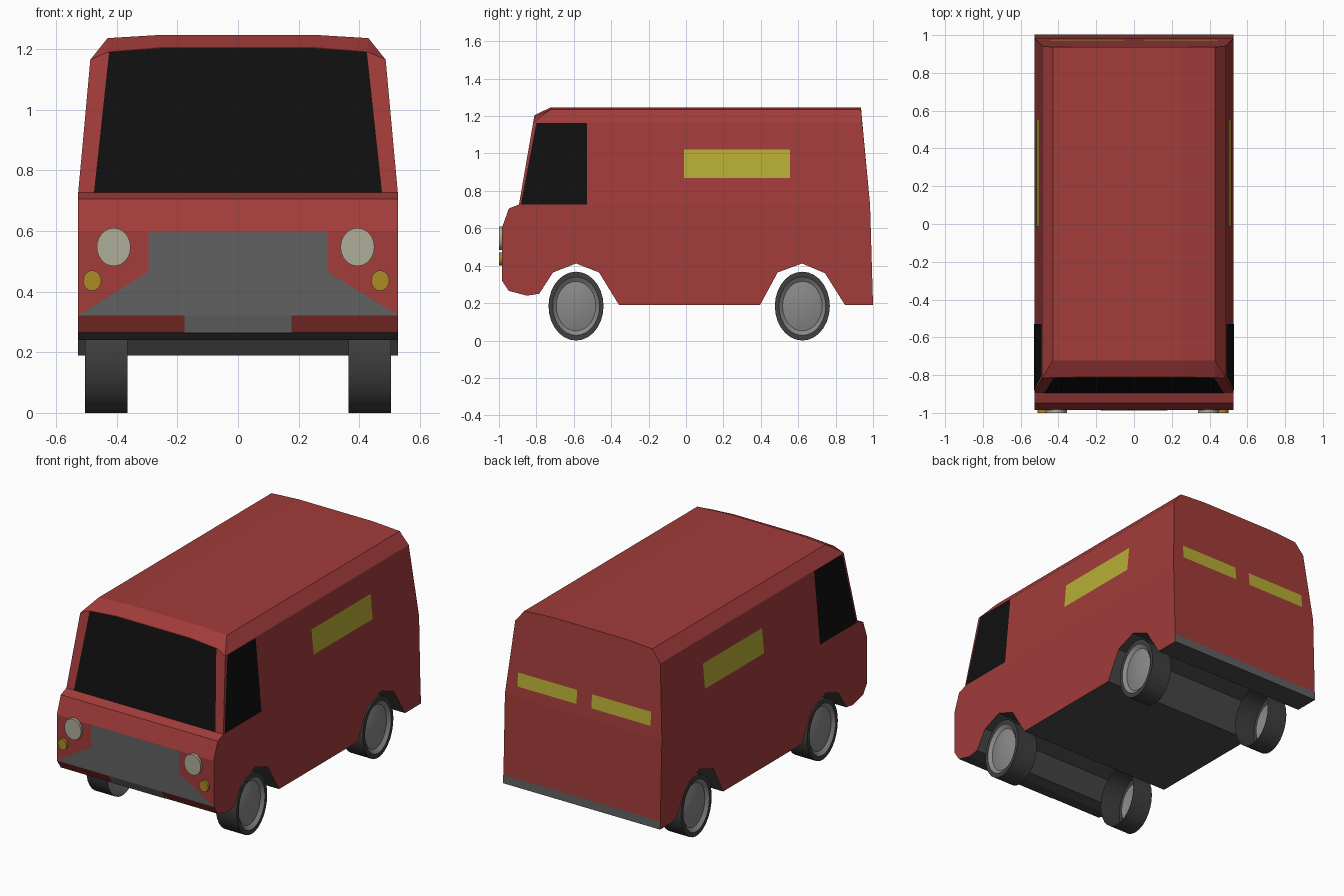
import bpy, bmesh, math
from mathutils import Vector

if "Cube" in bpy.data.objects:
    bpy.data.objects.remove(bpy.data.objects["Cube"])


def material(name, r, g, b):
    m = bpy.data.materials.new(name)
    m.diffuse_color = (r, g, b, 1)
    m.use_nodes = True
    m.node_tree.nodes["Principled BSDF"].inputs["Base Color"].default_value = m.diffuse_color
    return m


RED = material("red_paint", 0.36, 0.045, 0.042)
BLACK = material("dark_glass", 0.005, 0.005, 0.005)
YELLOW = material("yellow_glass", 0.47, 0.42, 0.035)
GREY = material("grey_trim", 0.12, 0.12, 0.12)
DARK = material("underbody_grey", 0.07, 0.07, 0.07)
TYRE = material("tyre_rubber", 0.05, 0.05, 0.05)
HUB = material("hub_metal", 0.25, 0.25, 0.25)
LAMP = material("lamp_glass", 0.42, 0.42, 0.33)
AMBER = material("amber_glass", 0.42, 0.25, 0.02)


def finish(bm, name, *mats):
    mesh = bpy.data.meshes.new(name)
    bm.to_mesh(mesh)
    bm.free()
    ob = bpy.data.objects.new(name, mesh)
    bpy.context.collection.objects.link(ob)
    for m in mats:
        mesh.materials.append(m)
    return ob


def panel(name, pts, outward, mat):
    """Flat polygon lying just proud of the body."""
    n = Vector(outward).normalized()
    bm = bmesh.new()
    f = bm.faces.new([bm.verts.new(Vector(p) + n * 0.002) for p in pts])
    f.normal_update()
    if f.normal.dot(n) < 0:
        f.normal_flip()
    return finish(bm, name, mat)


# Body: extruded side profile below the waist, tapered loft above it
W, WAIST = 0.527, 0.727
profile = [(-0.893, WAIST), (-0.947, 0.706), (-0.985, 0.60), (-0.985, 0.322),
           (-0.947, 0.265), (-0.85, 0.24), (-0.785, 0.25), (-0.711, 0.364),
           (-0.588, 0.412), (-0.465, 0.364), (-0.358, 0.19), (0.396, 0.19),
           (0.49, 0.364), (0.62, 0.412), (0.743, 0.36), (0.85, 0.19),
           (1.0, 0.19), (0.984, WAIST)]


def front_y(z):
    return -0.893 + 0.173 * (z - WAIST)


def side_x(z):
    return W - 0.0913 * (z - WAIST)


def back_y(z):
    return 0.984 - 0.096 * (z - WAIST)


def section(half):
    return half + [(-x, y, z) for x, y, z in reversed(half)]


low = [(W, -0.893, WAIST), (0.487, front_y(1.165), 1.165)]
screen = section(low + [(0.43, front_y(1.19), 1.19), (0.25, front_y(1.205), 1.205)])
roof = section(low + [(0.43, -0.722, 1.236), (0.25, -0.722, 1.247)])
rear = section([(W, 0.984, WAIST), (0.487, 0.942, 1.165),
                (0.43, 0.936, 1.236), (0.25, 0.936, 1.247)])

bm = bmesh.new()
cache = {}


def face(pts):
    pts = list(dict.fromkeys(pts))
    if len(pts) < 3:
        return
    for p in pts:
        if p not in cache:
            cache[p] = bm.verts.new(p)
    bm.faces.new([cache[p] for p in pts])


for s in (1, -1):
    face([(s * W, y, z) for y, z in profile])
for a, b in zip(profile, profile[1:]):
    face([(W, *a), (-W, *a), (-W, *b), (W, *b)])
for s0, s1 in ((screen, roof), (roof, rear)):
    for i in range(7):
        face([s0[i], s0[i + 1], s1[i + 1], s1[i]])
face(screen)
face(rear)
bmesh.ops.recalc_face_normals(bm, faces=bm.faces)
for f in bm.faces:
    if f.normal.z < -0.1 and f.calc_center_median().y > -0.94:
        f.material_index = 1
finish(bm, "van_body", RED, DARK)

# Windscreen
half = [(0.475, WAIST), (0.425, 1.19), (0.25, 1.203)]
outline = half + [(-x, z) for x, z in reversed(half)]
panel("windscreen", [(x, front_y(z), z) for x, z in outline], (0, -1, 0.173), BLACK)

# Side and back windows
for s, label in ((1, "right"), (-1, "left")):
    cab = [(-0.883, WAIST), (-0.80, 1.163), (-0.53, 1.163), (-0.53, WAIST)]
    cargo = [(-0.012, 0.87), (-0.012, 1.02), (0.555, 1.02), (0.555, 0.87)]
    for name, pts, mat in (("cab_window", cab, BLACK), ("cargo_window", cargo, YELLOW)):
        panel(f"{name}_{label}", [(s * side_x(z), y, z) for y, z in pts],
              (s, 0, 0.09), mat)
    pts = [(0.05, 0.79), (0.447, 0.79), (0.447, 0.872), (0.05, 0.872)]
    panel(f"back_window_{label}", [(s * x, back_y(z), z) for x, z in pts],
          (0, 1, 0.096), YELLOW)

# Grille, number plate and rear sill
half = [(0.295, 0.60), (0.295, 0.465), (W, 0.322)]
outline = half + [(-x, z) for x, z in reversed(half)]
panel("grille", [(x, -0.985, z) for x, z in outline], (0, -1, 0), GREY)
panel("number_plate", [(-0.177, -0.985, 0.322), (0.177, -0.985, 0.322),
                       (0.177, -0.947, 0.265), (-0.177, -0.947, 0.265)],
      (0, -0.057, -0.038), HUB)
panel("rear_sill", [(-W, 1.0, 0.19), (W, 1.0, 0.19), (W, 0.9985, 0.24),
                    (-W, 0.9985, 0.24)], (0, 1, 0.03), GREY)


def lathe(name, centre, scale, axis, rings, segs, mats, split=99):
    """Elliptical turned part; rings are (offset along axis, radius)."""
    bm = bmesh.new()
    c = Vector(centre)
    loops = []
    for off, r in rings:
        loop = []
        for i in range(segs):
            a = 2 * math.pi * i / segs
            u, w = r * scale[0] * math.cos(a), r * scale[1] * math.sin(a)
            p = (off, u, w) if axis == "x" else (u, off, w)
            loop.append(bm.verts.new(c + Vector(p)))
        loops.append(loop)
    for k, (a, b) in enumerate(zip(loops, loops[1:])):
        for i in range(segs):
            j = (i + 1) % segs
            f = bm.faces.new((a[i], a[j], b[j], b[i]))
            f.material_index = int(k >= split)
    f = bm.faces.new(loops[-1])
    f.material_index = int(split < 99)
    bmesh.ops.recalc_face_normals(bm, faces=bm.faces)
    # the end cap must look outward along the axis
    f.normal_update()
    if f.normal.dot(Vector(rings[-1][0] * (Vector((1, 0, 0)) if axis == "x"
                                           else Vector((0, 1, 0))))) < 0:
        bmesh.ops.reverse_faces(bm, faces=bm.faces)
    ob = finish(bm, name, *mats)
    bpy.ops.object.select_all(action="DESELECT")
    ob.select_set(True)
    bpy.context.view_layer.objects.active = ob
    bpy.ops.object.shade_smooth_by_angle(angle=math.radians(35))
    return ob


# Wheels: open-backed tyre with a recessed domed hub
for y, end in ((-0.588, "front"), (0.622, "rear")):
    for s, label in ((1, "right"), (-1, "left")):
        rings = [(0.365, 1), (0.505, 1), (0.505, 0.85), (0.488, 0.72),
                 (0.497, 0.5), (0.503, 0.25), (0.505, 0.05)]
        lathe(f"{end}_wheel_{label}", (0, y, 0.184), (0.147, 0.184), "x",
              [(s * o, r) for o, r in rings], 28, (TYRE, HUB), 2)

# Headlights and indicators
for s, label in ((1, "right"), (-1, "left")):
    disc = [(-0.98, 1), (-1.0, 1)]
    lathe(f"headlight_{label}", (s * 0.402 - 0.008, 0, 0.547), (0.056, 0.063),
          "y", disc, 24, (LAMP,))
    lathe(f"indicator_{label}", (s * 0.475 - 0.006, 0, 0.436), (0.03, 0.034),
          "y", disc, 20, (AMBER,))
